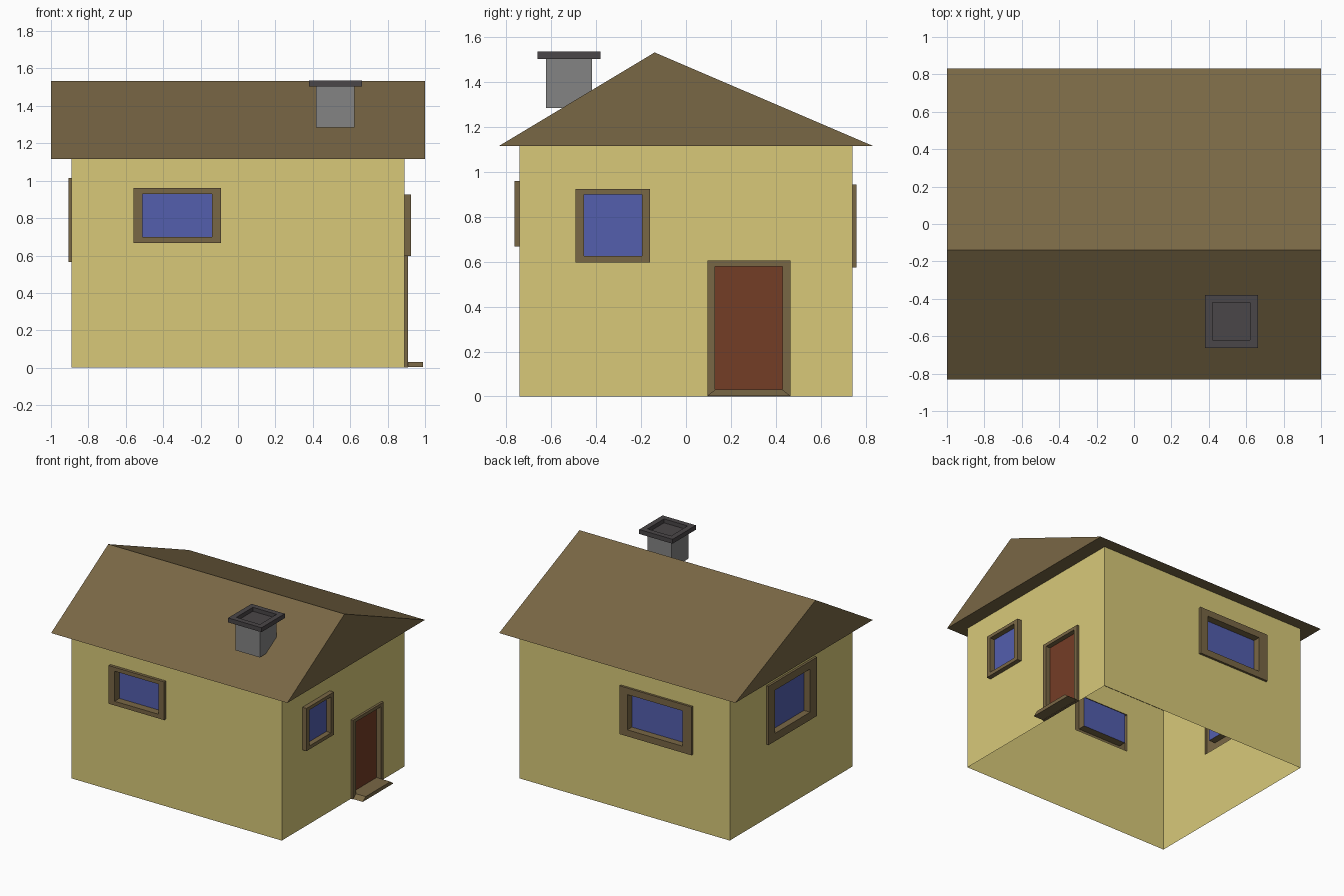
import bpy, bmesh

if "Cube" in bpy.data.objects:
    bpy.data.objects.remove(bpy.data.objects["Cube"])


def material(name, r, g, b):
    lin = [((c / 255 + 0.055) / 1.055) ** 2.4 for c in (r, g, b)]
    m = bpy.data.materials.new(name)
    m.diffuse_color = (*lin, 1)
    m.use_nodes = True
    m.node_tree.nodes["Principled BSDF"].inputs["Base Color"].default_value = m.diffuse_color
    return m


WALL = material("wall yellow", 216, 201, 121)
BROWN = material("roof brown", 121, 103, 69)
GLASS = material("glass blue", 83, 94, 174)
DOOR = material("door red brown", 116, 61, 38)
STONE = material("chimney grey", 132, 132, 132)
CAP = material("cap dark grey", 74, 70, 72)


def finish(name, bm, *mats):
    me = bpy.data.meshes.new(name)
    bm.to_mesh(me)
    bm.free()
    for m in mats:
        me.materials.append(m)
    ob = bpy.data.objects.new(name, me)
    bpy.context.collection.objects.link(ob)
    return ob


HX, HY, TOP = 0.89, 0.742, 1.118

# side: (half width, point from along / outward / height, flip winding)
SIDES = {
    "front": (HX, lambda u, d, z: (u, -HY - d, z), False),
    "right": (HY, lambda u, d, z: (HX + d, u, z), False),
    "back": (HX, lambda u, d, z: (u, HY + d, z), True),
    "left": (HY, lambda u, d, z: (-HX - d, u, z), True),
}

# (name, side, outer rect, inner rect, protrusion, recess, pane); rect = u0, u1, z0, z1
OPENINGS = [
    ("front_window", "front", (-.56, -.09, .668, .96), (-.51, -.14, .70, .93), .022, .036, GLASS),
    ("right_window", "right", (-.492, -.16, .598, .925), (-.455, -.195, .625, .90), .035, .005, GLASS),
    ("back_window", "back", (-.577, .03, .575, .945), (-.50, -.035, .625, .895), .017, .038, GLASS),
    ("left_window", "left", (-.29, .295, .565, 1.015), (-.205, .22, .625, .955), .017, .035, GLASS),
    ("door", "right", (.095, .465, 0, .605), (.13, .43, .03, .58), .018, .018, DOOR),
]


def add_face(bm, pts, flip, index=0):
    f = bm.faces.new([bm.verts.new(p) for p in (pts[::-1] if flip else pts)])
    f.material_index = index


def corners(rect, d, place):
    u0, u1, z0, z1 = rect
    return [place(u, d, z) for u, z in ((u0, z0), (u1, z0), (u1, z1), (u0, z1))]


# Walls: open shell with a hole for each window and the door
bm = bmesh.new()
for side, (half, place, flip) in SIDES.items():
    holes = [o[2] for o in OPENINGS if o[1] == side]
    us = sorted({-half, half, *[u for h in holes for u in h[:2]]})
    zs = sorted({0, TOP, *[z for h in holes for z in h[2:]]})
    for u0, u1 in zip(us, us[1:]):
        for z0, z1 in zip(zs, zs[1:]):
            u, z = (u0 + u1) / 2, (z0 + z1) / 2
            if not any(h[0] < u < h[1] and h[2] < z < h[3] for h in holes):
                add_face(bm, corners((u0, u1, z0, z1), 0, place), flip)
bmesh.ops.remove_doubles(bm, verts=bm.verts, dist=1e-5)
finish("walls", bm, WALL)

# Window and door frames: raised rim, recessed pane
for name, side, outer, inner, out, recess, pane in OPENINGS:
    _, place, flip = SIDES[side]
    bm = bmesh.new()
    loops = [corners(r, d, place) for r, d in
             ((outer, 0), (outer, out), (inner, out), (inner, -recess))]
    for a, b in zip(loops, loops[1:]):
        for k in range(4):
            n = (k + 1) % 4
            add_face(bm, [a[k], a[n], b[n], b[k]], flip)
    add_face(bm, loops[-1], flip, 1)
    bmesh.ops.remove_doubles(bm, verts=bm.verts, dist=1e-5)
    finish(name, bm, BROWN, pane)


def prism(name, profile, x0, x1, mat):
    """Closed prism of a (y, z) profile running along x."""
    bm = bmesh.new()
    f = bm.faces.new([bm.verts.new((x0, y, z)) for y, z in profile])
    ext = bmesh.ops.extrude_face_region(bm, geom=[f], use_keep_orig=True)["geom"]
    bmesh.ops.translate(bm, vec=(x1 - x0, 0, 0),
                        verts=[v for v in ext if isinstance(v, bmesh.types.BMVert)])
    bmesh.ops.recalc_face_normals(bm, faces=bm.faces)
    return finish(name, bm, mat)


# Roof with off-centre ridge, and the tapered door step
prism("roof", [(-.832, 1.117), (.832, 1.117), (-.14, 1.533)], -1, 1, BROWN)
prism("door_step", [(.095, .003), (.465, .003), (.43, .03), (.13, .03)], HX + .015, .99, BROWN)


# Chimney stack and hollowed cap
def box(x0, x1, y0, y1, z0, z1):
    bm = bmesh.new()
    bmesh.ops.create_cube(bm, size=1)
    bmesh.ops.scale(bm, vec=(x1 - x0, y1 - y0, z1 - z0), verts=bm.verts)
    bmesh.ops.translate(bm, vec=((x0 + x1) / 2, (y0 + y1) / 2, (z0 + z1) / 2), verts=bm.verts)
    return bm


finish("chimney", box(.418, .622, -.625, -.42, 1.285, 1.503), STONE)

bm = box(.38, .662, -.662, -.38, 1.503, 1.537)
bm.normal_update()
top = max(bm.faces, key=lambda f: f.normal.z)
bmesh.ops.inset_region(bm, faces=[top], thickness=.058)
new = bmesh.ops.extrude_face_region(bm, geom=[top])["geom"]
bmesh.ops.translate(bm, vec=(0, 0, -.03), verts=[v for v in new if isinstance(v, bmesh.types.BMVert)])
if top.is_valid:
    bmesh.ops.delete(bm, geom=[top], context="FACES_ONLY")
finish("chimney_cap", bm, CAP)
